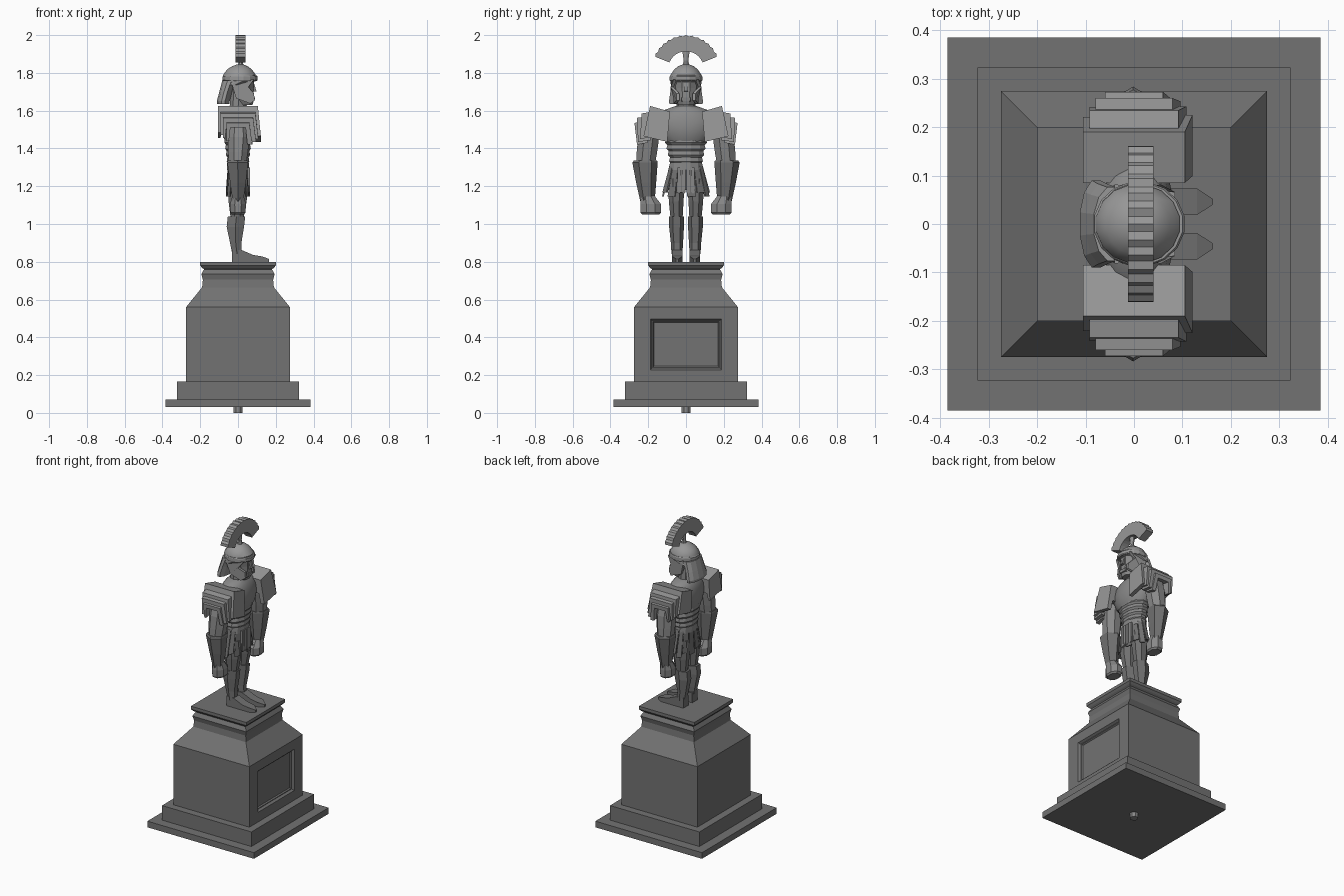
import bpy, bmesh, math

if "Cube" in bpy.data.objects:
    bpy.data.objects.remove(bpy.data.objects["Cube"])


def material(name, v):
    m = bpy.data.materials.new(name)
    m.diffuse_color = (v, v, v, 1)
    m.use_nodes = True
    m.node_tree.nodes["Principled BSDF"].inputs["Base Color"].default_value = m.diffuse_color
    return m


STONE = material("dark stone grey", 0.17)
LEG = material("leg grey", 0.165)
BODY = material("body grey", 0.25)
ARMOUR = material("armour grey", 0.31)


def make(name, verts, faces, mat, mirror=False, smooth=False):
    me = bpy.data.meshes.new(name)
    bm = bmesh.new()
    vs = [bm.verts.new(v) for v in verts]
    for f in faces:
        bm.faces.new([vs[i] for i in f])
    bmesh.ops.recalc_face_normals(bm, faces=bm.faces)
    bm.to_mesh(me)
    bm.free()
    me.materials.append(mat)
    ob = bpy.data.objects.new(name, me)
    bpy.context.collection.objects.link(ob)
    if mirror:
        mod = ob.modifiers.new("Mirror", 'MIRROR')
        mod.use_axis = (False, True, False)
        mod.use_mirror_merge = False
    if smooth:
        bpy.ops.object.select_all(action='DESELECT')
        ob.select_set(True)
        bpy.context.view_layer.objects.active = ob
        bpy.ops.object.shade_smooth_by_angle(angle=math.radians(35))
    return ob


def loft(name, rings, n, mat, **kw):
    """Rings are (z, x centre, y centre, x half size, y half size)."""
    k = 1 / math.cos(math.pi / n)
    verts = []
    for z, cx, cy, rx, ry in rings:
        for i in range(n):
            a = 2 * math.pi * (i + 0.5) / n
            verts.append((cx + rx * k * math.cos(a), cy + ry * k * math.sin(a), z))
    faces = [list(range(n)), [len(verts) - n + i for i in range(n)]]
    for r in range(len(rings) - 1):
        for i in range(n):
            j = (i + 1) % n
            faces.append((r * n + i, r * n + j, (r + 1) * n + j, (r + 1) * n + i))
    return make(name, verts, faces, mat, **kw)


def prism(name, pts, place, mat, **kw):
    """Extrude a profile; place(a, b, t) gives the point for end t = 0 or 1."""
    n = len(pts)
    verts = [place(a, b, t) for t in (0, 1) for a, b in pts]
    faces = [list(range(n)), list(range(n, 2 * n))]
    faces += [(i, (i + 1) % n, n + (i + 1) % n, n + i) for i in range(n)]
    return make(name, verts, faces, mat, **kw)


def square(name, steps):
    return loft(name, [(z, 0, 0, h, h) for z, h in steps], 4, STONE)


# Pedestal
loft("bottom_peg", [(0, 0, 0, .024, .024), (.035, 0, 0, .024, .024)], 8, BODY)
square("base_slab", [(.03, .385), (.07, .385)])
square("base_step", [(.07, .323), (.165, .323)])
block = square("pedestal_block", [(.165, .275), (.56, .275), (.665, .19)])
square("pedestal_cap", [(.665, .19), (.705, .186), (.735, .194), (.76, .18),
                        (.768, .19), (.78, .2), (.80, .2)])

# Recessed panel on the +x face
bm = bmesh.new()
bm.from_mesh(block.data)
face = max(bm.faces, key=lambda f: f.normal.x)
bmesh.ops.inset_individual(bm, faces=[face], thickness=.06)
for v in face.verts:
    v.co.y = math.copysign(.188, v.co.y)
    v.co.z = .228 if v.co.z < .36 else .497
for thick, depth in ((.013, -.014), (.006, 0), (.008, -.008)):
    bmesh.ops.inset_individual(bm, faces=[face], thickness=thick, depth=depth)
bm.to_mesh(block.data)
bm.free()

# Feet and legs
prism("feet", [(-.032, .80), (.13, .80), (.163, .80), (.163, .815), (.13, .828),
               (.08, .836), (.02, .862), (-.032, .865)],
      lambda x, z, t: (x, .046 + (t - .5) * (.012 if x > .15 else .055), z),
      LEG, mirror=True)
loft("lower_legs", [(.84, -.005, .048, .025, .025), (.90, -.012, .048, .03, .028),
                    (.985, -.014, .05, .046, .034), (1.04, -.008, .05, .046, .035)],
     6, LEG, mirror=True)
loft("thighs", [(1.03, -.005, .05, .034, .032), (1.12, -.002, .052, .048, .039),
                (1.24, 0, .05, .052, .044)], 8, LEG, mirror=True)

# Skirt: underlayer, ring of strips, front apron
loft("skirt_layer", [(1.18, 0, 0, .05, .098), (1.31, 0, 0, .05, .08)], 12, LEG)
N = 14
for i in range(N):
    a = 2 * math.pi * (i + .5) / N
    hem = 1.145 + .022 * (i % 2)

    def strip(u, z, t, a=a, hem=hem):
        w = (1.31 - z) / (1.31 - hem)
        b = a + u * (.19 + .02 * w)
        k = 1 + .08 * t
        return ((.05 + .01 * w) * k * math.cos(b), (.083 + .037 * w) * k * math.sin(b), z)
    prism("skirt_strip", [(-1, 1.31), (1, 1.31), (.9, hem), (-.9, hem)], strip, LEG)
for y in (-.036, -.012, .012, .036):
    prism("apron_strip", [(y - .01, 1.30), (y + .01, 1.30), (y + .01, 1.17),
                          (y, 1.16), (y - .01, 1.17)],
          lambda p, z, t: (.05 + .013 * t, p, z), BODY)

# Torso: belt, stacked bands, chest, neck
loft("belt", [(1.285, 0, 0, .058, .09), (1.325, 0, 0, .058, .085)], 12, BODY)
for i in range(4):
    z, r = 1.32 + .033 * i, .078 + .007 * i
    loft("waist_band", [(z, 0, 0, .052 + .004 * i, r), (z + .012, 0, 0, .06 + .004 * i, r + .012),
                        (z + .035, 0, 0, .056 + .004 * i, r + .006)], 12, BODY)
loft("chest", [(1.43, 0, 0, .066, .105), (1.465, .002, 0, .08, .132),
               (1.52, .002, 0, .084, .155), (1.57, 0, 0, .078, .15),
               (1.605, 0, 0, .065, .11), (1.625, 0, 0, .048, .055)], 16, BODY, smooth=True)
loft("neck", [(1.60, 0, 0, .045, .048), (1.70, .005, 0, .045, .048)], 10, BODY)

# Arms and fists
loft("upper_arms", [(1.315, -.003, .214, .046, .05), (1.38, 0, .207, .052, .054),
                    (1.46, .004, .198, .058, .056), (1.55, .004, .18, .056, .05)],
     8, BODY, mirror=True)
loft("forearms", [(1.12, 0, .204, .028, .033), (1.22, 0, .211, .042, .046),
                  (1.325, -.002, .217, .055, .058), (1.335, -.002, .215, .052, .054)],
     6, LEG, mirror=True)
loft("fists", [(1.05, 0, .186, .032, .044), (1.06, 0, .186, .04, .055),
               (1.105, 0, .187, .042, .055), (1.15, 0, .202, .03, .035)],
     8, BODY, mirror=True)

# Shoulder plates: arches extruded outward, each layer smaller
for y0, y1, z0, z1, zb, zi, h, lean in (
        (.085, .19, 1.595, 1.625, 1.465, 1.53, .105, .22),
        (.15, .235, 1.60, 1.585, 1.45, 1.53, .092, .06),
        (.19, .26, 1.57, 1.562, 1.435, 1.52, .08, -.05),
        (.21, .273, 1.545, 1.535, 1.42, 1.51, .06, -.12)):
    def arch(x, z, t, y0=y0, y1=y1, z0=z0, z1=z1, lean=lean):
        y = y0 + (y1 - y0) * t + lean * (z1 - z) * (1 if t else .4)
        return (x, y, z + (z0 - z1) * (1 - t))
    prism("shoulder_plate", [(-h, zb + .02), (-h, z1), (h, z1), (h + .016, zb), (h - .01, zb),
                             (h - .02, zi), (-h + .02, zi), (-h + .012, zb + .02)],
          arch, ARMOUR, mirror=True)

# Head and helmet
loft("face", [(1.63, .035, 0, .042, .042), (1.66, .03, 0, .055, .055),
              (1.72, .02, 0, .062, .064), (1.76, .015, 0, .07, .07)], 10, BODY)
loft("helmet_dome", [(1.735, -.03, 0, .058, .08), (1.755, .006, 0, .086, .082),
                     (1.79, .008, 0, .086, .081), (1.818, .008, 0, .066, .063),
                     (1.836, .01, 0, .04, .04), (1.845, .012, 0, .016, .016)],
     16, ARMOUR, smooth=True)
loft("brow_band", [(1.757, .011, 0, .089, .084), (1.762, .011, 0, .093, .087),
                   (1.78, .011, 0, .093, .087), (1.785, .011, 0, .089, .084)], 16, ARMOUR)
loft("neck_guard", [(1.635, -.078, 0, .032, .088), (1.65, -.078, 0, .034, .09),
                    (1.70, -.065, 0, .034, .083), (1.76, -.045, 0, .038, .076)], 12, ARMOUR)
prism("cheek_guards", [(-.04, 1.765), (.085, 1.765), (.055, 1.725), (.085, 1.69),
                       (.088, 1.655), (.065, 1.638), (-.01, 1.665)],
      lambda x, z, t: (x, (.05 if z < 1.70 else .066) + .016 * t - (.016 if x > .07 else 0), z),
      ARMOUR, mirror=True)
prism("nose", [(.07, 1.75), (.084, 1.748), (.098, 1.703), (.07, 1.698)],
      lambda x, z, t: (x, (t - .5) * .022, z), BODY)
prism("chin_strip", [(.07, 1.672), (.09, 1.67), (.088, 1.652), (.065, 1.645)],
      lambda x, z, t: (x, (t - .5) * .05, z), BODY)

# Crest: post and ridged fan
loft("crest_post", [(1.83, .014, 0, .018, .02), (1.865, .014, 0, .009, .012),
                    (1.93, .014, 0, .011, .022)], 8, ARMOUR)
S = 13
for i in range(S):
    a0, a1 = (math.radians(22 + 136 * (i + d) / S) for d in (0, 1))
    am, g = (a0 + a1) / 2, .004
    pts = [(.095, a0), (.174, a0), (.1805, am), (.174, a1), (.095, a1)]
    prism("crest_segment", pts,
          lambda r, a, t: (.014 + (t - .5) * .052, r * math.cos(a), 1.8195 + r * math.sin(a)),
          ARMOUR)
